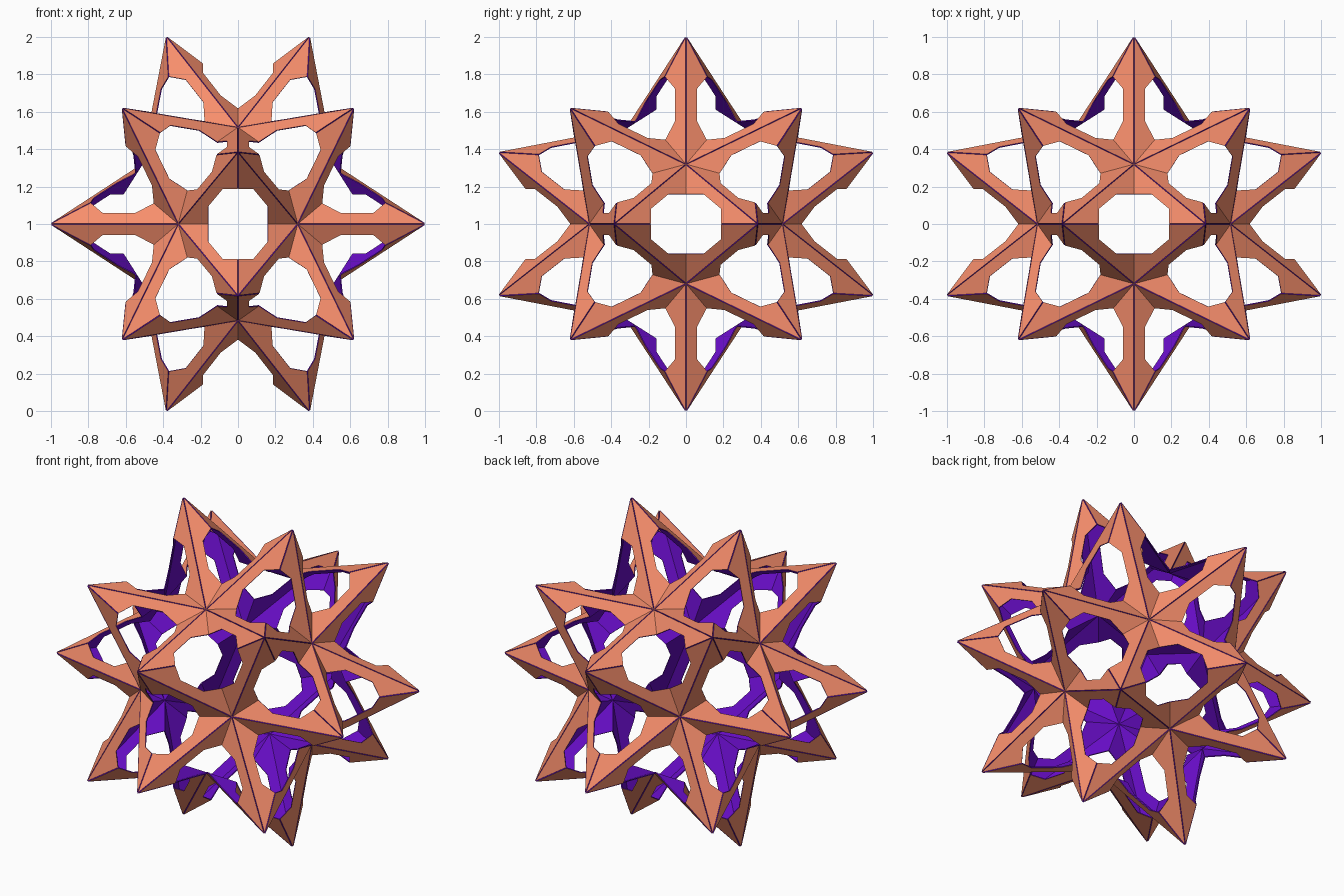
import bpy, bmesh, math
from mathutils import Vector
from itertools import product, combinations

if "Cube" in bpy.data.objects:
    bpy.data.objects.remove(bpy.data.objects["Cube"])

PHI = (1 + math.sqrt(5)) / 2
A = 0.316            # half edge of the inner icosahedron (pit points)
TIP = 0.996          # reach of the tips along each axis
B = TIP / PHI        # cube corner size of the outer dodecahedron (tips)
CREST = 0.712        # radius of the panel centres
THICK = 0.006
UP = Vector((0, 0, 1))


def cyclic(x, y, z):
    return [Vector(p) for p in ((x, y, z), (z, x, y), (y, z, x))]


def material(name, colour):
    m = bpy.data.materials.new(name)
    m.diffuse_color = (*colour, 1)
    m.use_nodes = True
    m.node_tree.nodes["Principled BSDF"].inputs["Base Color"].default_value = m.diffuse_color
    return m


# Pit points and star tips
pits = [p for s, t in product((1, -1), repeat=2) for p in cyclic(0, s * A, t * A * PHI)]
tips = [Vector(c) * B for c in product((1, -1), repeat=3)]
tips += [p for s, t in product((1, -1), repeat=2) for p in cyclic(s * B / PHI, 0, t * TIP)]

bm = bmesh.new()


def plate(t, v, c):
    """One flat quarter of a diamond panel, with its share of the window cut away."""
    tc, vc, tv = (t + c) / 2, (v + c) / 2, (t + v) / 2
    p1, p2 = (tc + tv) / 2, (vc + tv) / 2
    pts = [t, tc, p1, tv, p2, vc, v]
    verts = [bm.verts.new(p + UP) for p in pts]
    outward = (tc - t).cross(v - t).dot(t) > 0
    for ids in ((0, 1, 2, 3), (3, 2, 4), (3, 4, 5, 6)):
        bm.faces.new([verts[i] for i in (ids if outward else ids[::-1])])


# Thirty diamond panels, each with an eight-sided window
for v1, v2 in combinations(pits, 2):
    if (v1 - v2).length > 2.1 * A:
        continue
    centre = (v1 + v2).normalized() * CREST
    near = sorted(tips, key=lambda t: -t.dot(centre))[:2]
    for t, v in product(near, (v1, v2)):
        plate(t, v, centre)

mesh = bpy.data.meshes.new("star_lattice")
bm.to_mesh(mesh)
bm.free()
star = bpy.data.objects.new("star_lattice", mesh)
bpy.context.collection.objects.link(star)
mesh.materials.append(material("orange_outside", (0.93, 0.27, 0.15)))
mesh.materials.append(material("purple_inside", (0.14, 0.004, 0.58)))

# Orange skin raised off a purple lining, showing purple in the ridge seams
shell = star.modifiers.new("lining", 'SOLIDIFY')
shell.thickness = THICK
shell.offset = 1
shell.material_offset = 1
shell.material_offset_rim = 1
